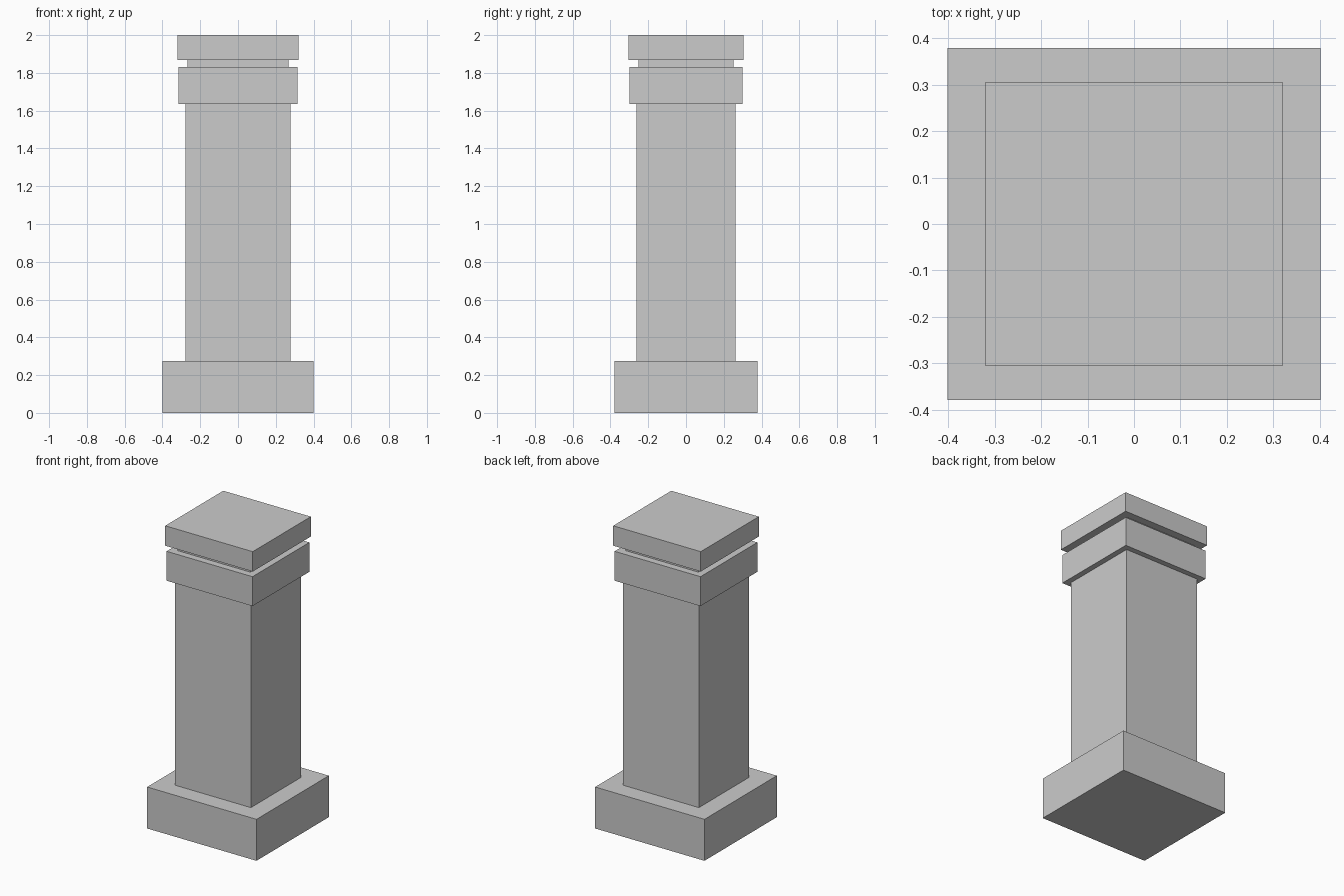
import bpy

if "Cube" in bpy.data.objects:
    bpy.data.objects.remove(bpy.data.objects["Cube"])


def block(name, half_x, half_y, z0, z1):
    """Axis-aligned block centred on the pillar axis, from z0 to z1."""
    bpy.ops.mesh.primitive_cube_add(size=2, location=(0, 0, (z0 + z1) / 2))
    obj = bpy.context.object
    obj.name = name
    obj.scale = (half_x, half_y, (z1 - z0) / 2)
    bpy.ops.object.transform_apply(location=False, rotation=False, scale=True)
    return obj


# Stacked from the ground up: name, half width, half depth, bottom, top
parts = [
    ("plinth", 0.401, 0.379, 0.0, 0.275),
    ("shaft", 0.278, 0.262, 0.275, 1.635),
    ("capital", 0.315, 0.298, 1.635, 1.83),
    ("neck", 0.267, 0.252, 1.83, 1.868),
    ("cap_slab", 0.321, 0.304, 1.868, 2.0),
]
for part in parts:
    block(*part)
